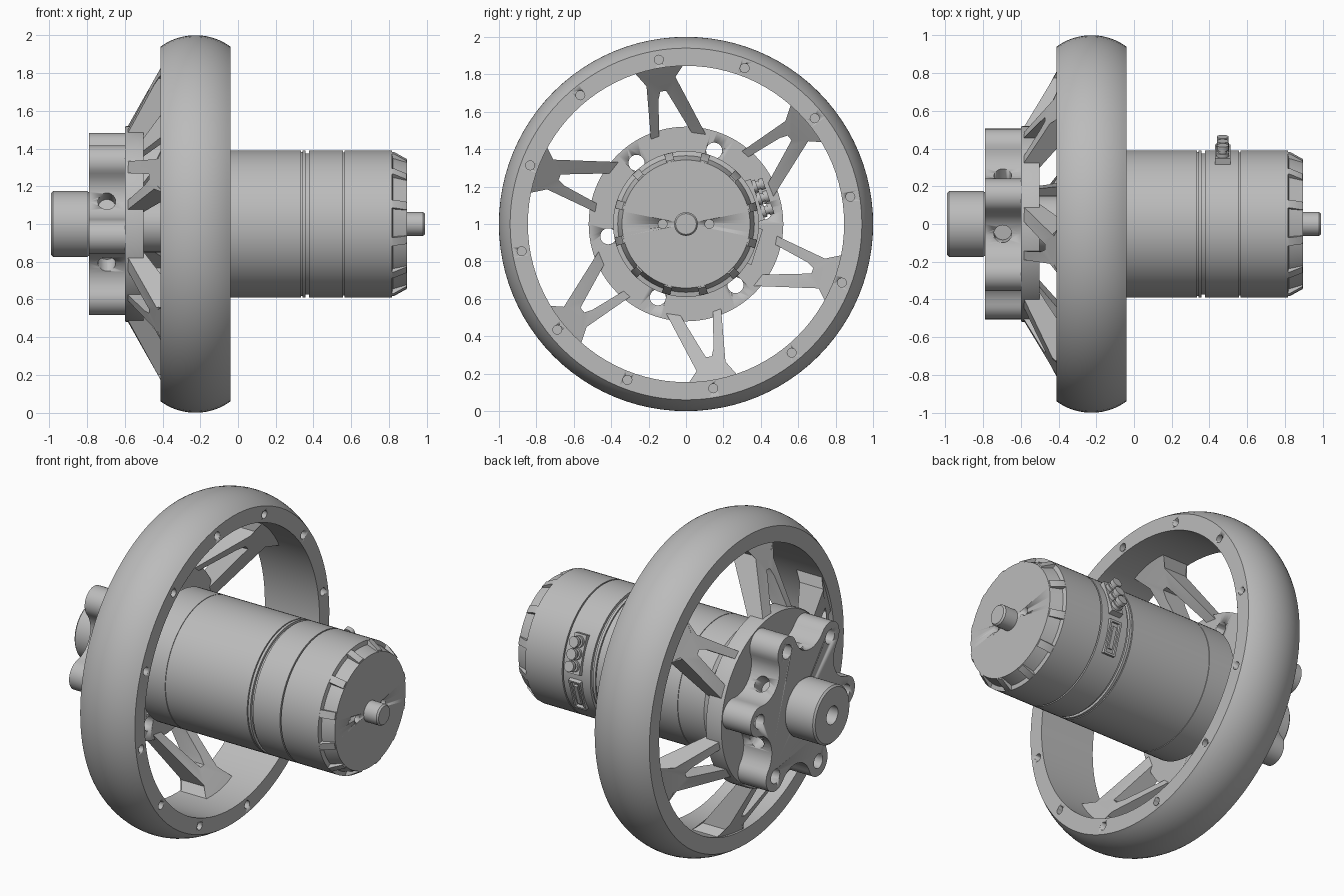
import bpy, bmesh
from math import sin, cos, pi, radians, atan2, hypot
from mathutils import Matrix, Vector

if "Cube" in bpy.data.objects:
    bpy.data.objects.remove(bpy.data.objects["Cube"])

metal = bpy.data.materials.new("plain_grey")
metal.use_nodes = True
GREY = (0.5, 0.5, 0.5, 1)
metal.diffuse_color = GREY
metal.node_tree.nodes["Principled BSDF"].inputs["Base Color"].default_value = GREY

AXIS = Matrix.Translation((0, 0, 1))    # the wheel axis runs along x at this height
SEG = 96


def polar(r, deg):
    return Vector((r * cos(radians(deg)), r * sin(radians(deg))))


def finish(bm, name, angle=30):
    """Turn a bmesh into a named, shaded object."""
    bmesh.ops.recalc_face_normals(bm, faces=bm.faces)
    bm.transform(AXIS)
    mesh = bpy.data.meshes.new(name)
    bm.to_mesh(mesh)
    bm.free()
    mesh.materials.append(metal)
    ob = bpy.data.objects.new(name, mesh)
    bpy.context.collection.objects.link(ob)
    bpy.ops.object.select_all(action='DESELECT')
    ob.select_set(True)
    bpy.context.view_layer.objects.active = ob
    bpy.ops.object.shade_smooth_by_angle(angle=radians(angle))
    return ob


def lathe(name, profile, closed=False):
    """Spin (x, radius) points around the axis."""
    bm = bmesh.new()
    vs = [bm.verts.new((x, r, 0)) for x, r in profile]
    es = [bm.edges.new(p) for p in zip(vs, vs[1:])]
    if closed:
        es.append(bm.edges.new((vs[-1], vs[0])))
    bmesh.ops.spin(bm, geom=vs + es, cent=(0, 0, 0), axis=(1, 0, 0),
                   angle=2 * pi, steps=SEG, use_duplicate=False)
    bmesh.ops.remove_doubles(bm, verts=bm.verts, dist=0.0001)
    return finish(bm, name)


def add_rod(bm, r, x, start, end, deg=0, radial=False, sides=24):
    """Cylinder along x at (y, z) = x-offset pair, or pointing outward at an angle."""
    if radial:
        m = Matrix.Rotation(radians(deg), 4, 'X') @ Matrix.Translation(
            (x[0], (start + end) / 2, x[1])) @ Matrix.Rotation(pi / 2, 4, 'X')
    else:
        m = Matrix.Translation(((start + end) / 2, x[0], x[1])) @ Matrix.Rotation(pi / 2, 4, 'Y')
    bmesh.ops.create_cone(bm, cap_ends=True, segments=sides, radius1=r, radius2=r,
                          depth=end - start, matrix=m)


def add_box(bm, deg, centre, size):
    m = Matrix.Rotation(radians(deg), 4, 'X') @ Matrix.Translation(centre)
    bmesh.ops.create_cube(bm, size=1, matrix=m @ Matrix.Diagonal((*size, 1)))


def cut(target, bm):
    """Subtract a bmesh of separate rods from an object."""
    cutter = finish(bm, "cutter")
    cutter.hide_render = True
    mod = target.modifiers.new("holes", 'BOOLEAN')
    mod.operation, mod.solver, mod.object = 'DIFFERENCE', 'EXACT', cutter
    bpy.context.view_layer.objects.active = target
    bpy.ops.object.modifier_move_to_index(modifier="holes", index=0)
    bpy.ops.object.modifier_apply(modifier="holes")
    bpy.data.objects.remove(cutter)


# Wheel rim with a rounded tread and a ring of screw holes
half, mid, sag = 0.185, -0.225, 0.06
rad = (half ** 2 + sag ** 2) / (2 * sag)
tread = [(mid + half * t, 1 - rad + (rad ** 2 - (half * t) ** 2) ** 0.5)
         for t in [i / 10 for i in range(-10, 11)]]
rim = lathe("wheel_rim", [(mid - half, 0.845)] + tread + [(mid + half, 0.845)], closed=True)
bm = bmesh.new()
for k in range(12):
    add_rod(bm, 0.024, polar(0.89, 9.4 + 30 * k), -0.1, 0.02, sides=16)
cut(rim, bm)


# Six triangular spokes sloping from the hub out to the rim
def spoke_front(r):
    return -0.6 + 0.2 * (r - 0.5) / 0.345


outer = [(0.49, 112.5), (0.8, 105.5), (0.86, 109), (0.86, 90.5), (0.8, 94.5), (0.49, 77.5)]
inner = [(0.49, 107), (0.68, 102.5), (0.72, 101), (0.72, 98.5), (0.68, 97), (0.49, 86.5)]
bm = bmesh.new()
for k in range(6):
    layers = []
    for back in (0, 1):
        layers.append([[bm.verts.new((max(spoke_front(r), -0.6) + back * (0.1 + 0.2 * (r - 0.49)),
                                      *polar(r, a + 60 * k))) for r, a in path]
                       for path in (outer, inner)])
    (fo, fi), (bo, bi) = layers
    for i in range(5):
        for a, b in ((fo, fi), (bo, bi), (fo, bo), (fi, bi)):
            bm.faces.new((a[i], a[i + 1], b[i + 1], b[i]))
    for i in (0, 5):
        bm.faces.new((fo[i], fi[i], bi[i], bo[i]))
finish(bm, "spokes", 40)


# Hub plate and clamp share the same six bolt holes
def bolt_holes():
    holes = bmesh.new()
    for k in range(6):
        add_rod(holes, 0.043, polar(0.42, 9 + 60 * k), -0.9, -0.4)
    return holes


hub = lathe("hub_plate", [(-0.6, 0), (-0.6, 0.515), (-0.59, 0.52), (-0.5, 0.52), (-0.5, 0)])
cut(hub, bolt_holes())

# Six-lobed clamp: round lobes joined by tangent hollows
LOBE, HOLLOW, R_LOBE, R_HOLLOW = 0.42, 0.48, 0.09, 0.15
sweep_l = atan2(HOLLOW * sin(pi / 6), HOLLOW * cos(pi / 6) - LOBE) * 180 / pi
sweep_h = atan2(LOBE * sin(pi / 6), HOLLOW - LOBE * cos(pi / 6)) * 180 / pi
outline = []
for k in range(6):
    a = 9 + 60 * k
    outline += [polar(LOBE, a) + polar(R_LOBE, a + sweep_l * t / 8) for t in range(-8, 9)]
    a += 30
    outline += [polar(HOLLOW, a) + polar(R_HOLLOW, a + 180 - sweep_h * t / 6)
                for t in range(-5, 6)]
bm = bmesh.new()
face = bm.faces.new([bm.verts.new((-0.79, *p)) for p in outline])
new = bmesh.ops.extrude_face_region(bm, geom=[face])["geom"]
bmesh.ops.translate(bm, verts=[v for v in new if isinstance(v, bmesh.types.BMVert)],
                    vec=(0.19, 0, 0))
clamp = finish(bm, "lobed_clamp")
cut(clamp, bolt_holes())
bm = bmesh.new()
for k in range(6):
    add_rod(bm, 0.047, (-0.695, 0), 0.24, 0.5, 39 + 60 * k, radial=True)
cut(clamp, bm)

# Bored boss on the outer side
lathe("shaft_boss", [(-0.88, 0), (-0.88, 0.055), (-0.99, 0.055), (-0.99, 0.165), (-0.98, 0.175),
                     (-0.8, 0.175), (-0.785, 0.165), (-0.785, 0)])

# Motor body with grooves, and the neck joining it to the hub
lathe("motor_neck", [(-0.52, 0), (-0.52, 0.15), (-0.39, 0.15), (-0.39, 0)])
profile = [(-0.41, 0), (-0.41, 0.375), (-0.395, 0.39)]
for x, width, depth in ((-0.22, 0.004, 0.004), (0.335, 0.006, 0.008),
                        (0.357, 0.018, 0.016), (0.557, 0.008, 0.012)):
    profile += [(x, 0.39), (x, 0.39 - depth), (x + width, 0.39 - depth), (x + width, 0.39)]
profile += [(0.815, 0.39), (0.82, 0.365), (0.885, 0.345), (0.895, 0.342), (0.895, 0)]
motor = lathe("motor_body", profile)
bm = bmesh.new()
for y in (-0.125, 0.125):
    add_rod(bm, 0.024, (y, 0), 0.84, 0.95, sides=16)
cut(motor, bm)

# Wedge ribs around the end cap
bm = bmesh.new()
wedge = [(0.81, 0.33), (0.81, 0.389), (0.825, 0.389), (0.893, 0.35), (0.893, 0.33)]
for k in range(12):
    rot = Matrix.Rotation(radians(14 + 30 * k), 3, 'X')
    sides = [[bm.verts.new(rot @ Vector((x, r, w))) for x, r in wedge] for w in (-0.022, 0.022)]
    for s in sides:
        bm.faces.new(s)
    for i in range(5):
        j = (i + 1) % 5
        bm.faces.new((sides[0][i], sides[0][j], sides[1][j], sides[1][i]))
finish(bm, "end_cap_ribs")

# Rear shaft stub
lathe("rear_shaft", [(0.88, 0), (0.88, 0.063), (0.98, 0.063), (0.99, 0.055), (0.99, 0)])

# Power socket with three ridged pins
bm = bmesh.new()
add_box(bm, 19, (0.47, 0.378, 0), (0.08, 0.055, 0.23))
for w in (-0.07, 0, 0.07):
    add_rod(bm, 0.034, (0.47, w), 0.38, 0.425, 19, radial=True)
    add_rod(bm, 0.024, (0.47, w), 0.4, 0.44, 19, radial=True)
    add_rod(bm, 0.031, (0.47, w), 0.44, 0.465, 19, radial=True)
finish(bm, "power_socket")

# Signal socket: a raised frame around a small block
bm = bmesh.new()
for s in (-1, 1):
    add_box(bm, -18, (0.47 + s * 0.034, 0.38, 0), (0.012, 0.04, 0.2))
    add_box(bm, -18, (0.47, 0.38, s * 0.094), (0.08, 0.04, 0.012))
add_box(bm, -18, (0.47, 0.38, 0), (0.025, 0.036, 0.13))
finish(bm, "signal_socket")
